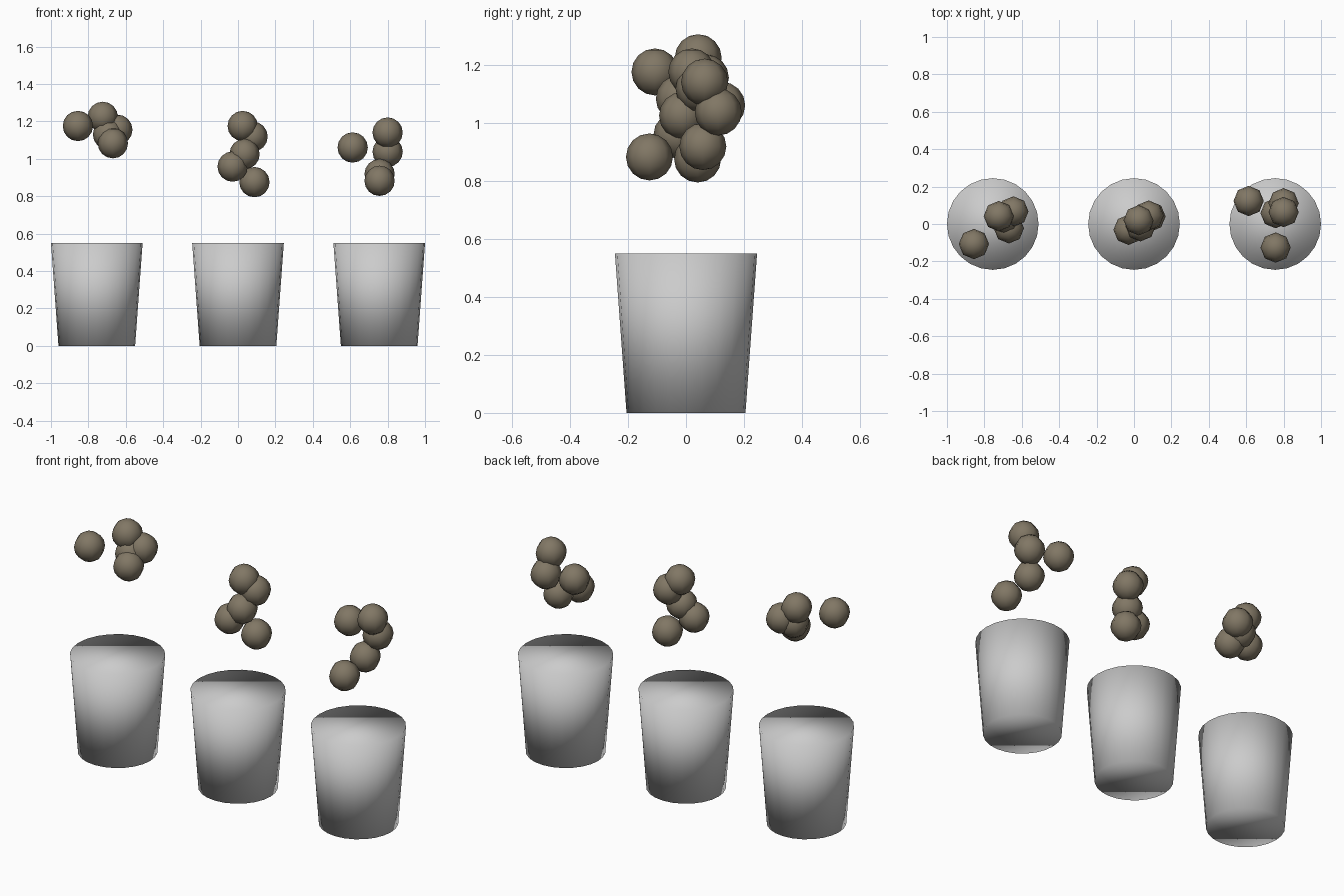
import bpy

if "Cube" in bpy.data.objects:
    bpy.data.objects.remove(bpy.data.objects["Cube"])

CUP_X = 0.755
TOP_R, BASE_R, HEIGHT = 0.245, 0.205, 0.55
STONE_R = 0.081

stone_mat = bpy.data.materials.new("stone_brown")
stone_mat.diffuse_color = (0.22, 0.185, 0.13, 1)
stone_mat.use_nodes = True
stone_mat.node_tree.nodes["Principled BSDF"].inputs["Base Color"].default_value = stone_mat.diffuse_color


def smooth(obj, name):
    obj.name = name
    for p in obj.data.polygons:
        p.use_smooth = True
    return obj


# Tapered closed cups, smooth all round
def add_cup(name, x):
    bpy.ops.mesh.primitive_cone_add(vertices=24, radius1=BASE_R, radius2=TOP_R,
                                    depth=HEIGHT, location=(x, 0, HEIGHT / 2))
    smooth(bpy.context.object, name)


# Low-poly round stones
def add_stone(name, pos):
    bpy.ops.mesh.primitive_uv_sphere_add(segments=8, ring_count=8,
                                         radius=STONE_R, location=pos)
    smooth(bpy.context.object, name).data.materials.append(stone_mat)


# Five stones floating above each cup
clusters = {
    "left": [(-0.856, -0.107, 1.175), (-0.723, 0.042, 1.224), (-0.645, 0.067, 1.155),
             (-0.695, 0.03, 1.13), (-0.669, -0.023, 1.083)],
    "middle": [(0.025, 0.02, 1.175), (0.078, 0.045, 1.118), (0.035, -0.012, 1.025),
               (-0.029, -0.031, 0.958), (0.088, 0.04, 0.875)],
    "right": [(0.613, 0.123, 1.06), (0.80, 0.064, 1.14), (0.80, 0.111, 1.037),
              (0.757, 0.058, 0.918), (0.757, -0.126, 0.882)],
}

for i, (side, stones) in enumerate(clusters.items()):
    add_cup(side + "_cup", (i - 1) * CUP_X)
    for n, pos in enumerate(stones, 1):
        add_stone(f"{side}_stone_{n}", pos)
